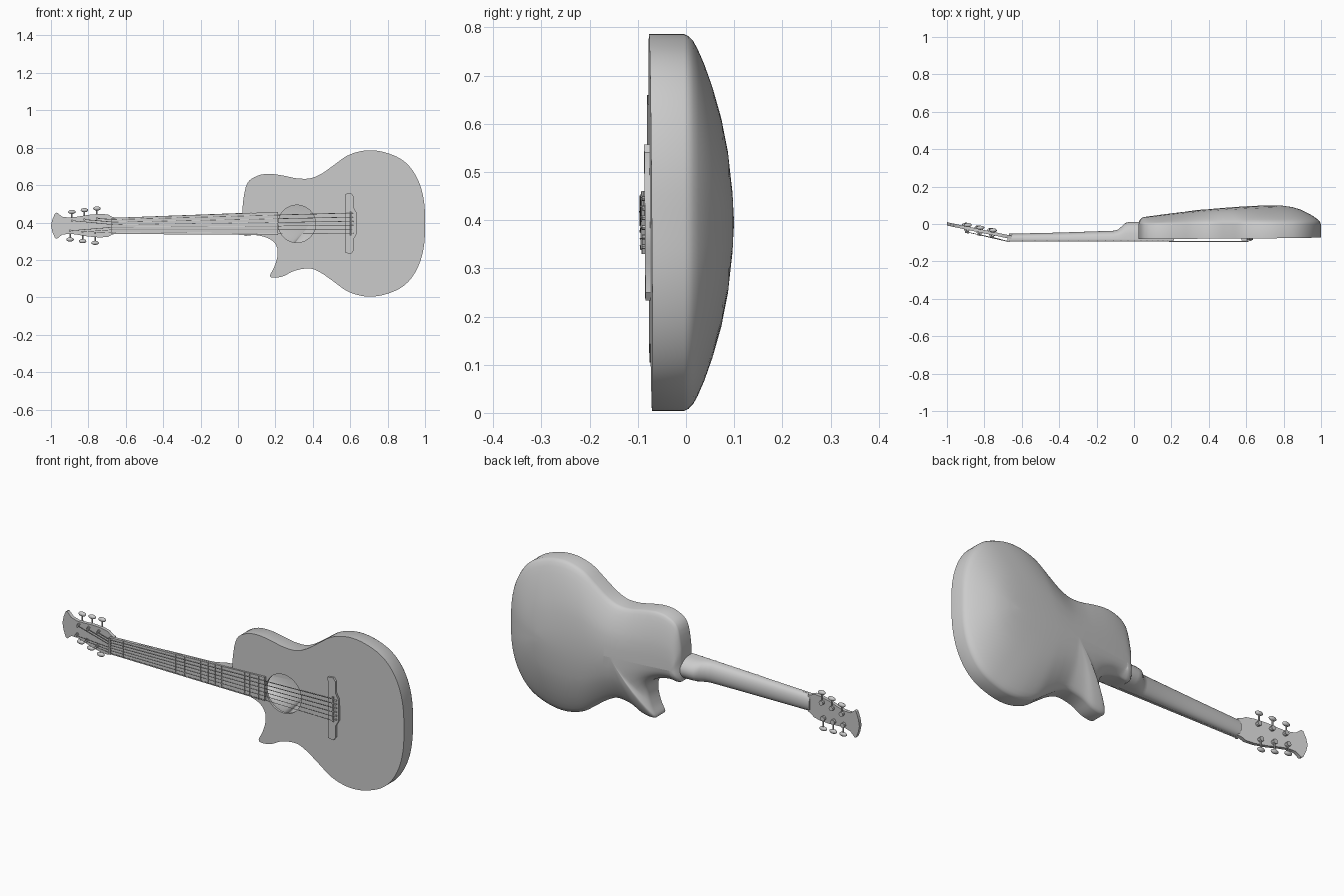
import bpy, bmesh, math
from mathutils import Vector

cube = bpy.data.objects.get("Cube")
if cube:
    bpy.data.objects.remove(cube)

grey = bpy.data.materials.new("plain_grey")
grey.use_nodes = True
grey.diffuse_color = (0.6, 0.6, 0.6, 1)
grey.node_tree.nodes["Principled BSDF"].inputs["Base Color"].default_value = (0.6, 0.6, 0.6, 1)

MID = 0.395          # height of the body's long axis
NUT, SADDLE = -0.668, 0.605


def neck_z(x):
    return 0.393 + 0.0165 * min(x, 0.1)


def half_width(x):
    return 0.057 + 0.021 * x


def board_y(x, z):
    return -0.08 + 0.009 * x - 0.008 * (z - MID)


def head_y(x):
    return -0.078 + 0.21 * (NUT - x)


def finish(bm, name, angle=35):
    bmesh.ops.remove_doubles(bm, verts=bm.verts, dist=1e-5)
    bmesh.ops.recalc_face_normals(bm, faces=bm.faces)
    me = bpy.data.meshes.new(name)
    bm.to_mesh(me)
    bm.free()
    me.materials.append(grey)
    ob = bpy.data.objects.new(name, me)
    bpy.context.collection.objects.link(ob)
    bpy.ops.object.select_all(action='DESELECT')
    ob.select_set(True)
    bpy.context.view_layer.objects.active = ob
    bpy.ops.object.shade_smooth_by_angle(angle=math.radians(angle))
    return ob


def bridge(bm, a, b):
    for i in range(len(a)):
        j = (i + 1) % len(a)
        bm.faces.new((a[i], a[j], b[j], b[i]))


def loft(name, rings):
    bm = bmesh.new()
    loops = [[bm.verts.new(p) for p in r] for r in rings]
    for a, b in zip(loops, loops[1:]):
        bridge(bm, a, b)
    bm.faces.new(loops[0])
    bm.faces.new(loops[-1])
    return finish(bm, name)


def plate(name, pts, front, depth):
    """Slab from an (x, z) outline; front(x, z) gives the y of its face."""
    return loft(name, [[(x, front(x, z) + d, z) for x, z in pts] for d in (0, depth)])


def rod(name, a, b, r, sides=8):
    a, b = Vector(a), Vector(b)
    turn = (b - a).to_track_quat('Z', 'Y')
    ring = [turn @ Vector((r * math.cos(k * math.tau / sides), r * math.sin(k * math.tau / sides), 0))
            for k in range(sides)]
    return loft(name, [[p + v for v in ring] for p in (a, b)])


def smooth_loop(pts, steps=4, closed=True):
    """Catmull-Rom resampling of an outline."""
    n, out = len(pts), []
    for i in range(n):
        p0, p1, p2, p3 = (Vector(pts[(i + k) % n]) for k in (-1, 0, 1, 2))
        for s in range(steps):
            t = s / steps
            out.append(0.5 * (2 * p1 + (p2 - p0) * t + (2 * p0 - 5 * p1 + 4 * p2 - p3) * t * t
                              + (3 * p1 - p0 - 3 * p2 + p3) * t ** 3))
    return out


# Body outline: upper bout, mirrored lower bout, cutaway horn
upper = [(.025, .335), (.025, .42), (.027, .51), (.05, .61), (.105, .65), (.17, .66), (.245, .65), (.315, .636)]
bout = [(.385, .636), (.445, .66), (.51, .705), (.58, .755), (.65, .78), (.715, .786), (.785, .775),
        (.865, .743), (.925, .69), (.97, .61), (.995, .51)]
horn = [(.305, .143), (.24, .112), (.187, .105), (.172, .118), (.193, .16), (.21, .214), (.21, .262),
        (.187, .3), (.145, .322), (.09, .333)]
lower = [(x, 2 * MID - z) for x, z in reversed(bout)]
outline = smooth_loop(upper + bout + [(1, MID)] + lower + horn)


def spine_point(x, z):
    """Where the bowl section through an outline point meets the ridge of the back."""
    if x > .385:
        s = .385 + (x - .385) * .593
    elif z < .335:
        s = .06 + .325 * min(1, (.335 - z) / .14)
    else:
        s = .06 + max(0, x - .025) * .9
    return Vector((s, .1 - .062 * ((.75 - min(s, .75)) / .69) ** 1.6, MID))


# Body: rounded bowl back, flat top with a sound hole
bm = bmesh.new()
rim = [bm.verts.new((x, board_y(x, z), z)) for x, z in outline]
prev = rim
for t, rise in ((0, 0), (.012, .1), (.035, .19), (.08, .29), (.16, .43), (.28, .6), (.44, .78),
                (.6, .9), (.8, .975), (1, 1)):
    ring = []
    for x, z in outline:
        s = spine_point(x, z)
        ring.append(bm.verts.new((x + (s.x - x) * t, -.004 + (s.y + .004) * rise, z + (s.z - z) * t)))
    bridge(bm, prev, ring)
    prev = ring
circle = [(.315 + .1 * math.cos(k * math.tau / 48), .393 + .1 * math.sin(k * math.tau / 48)) for k in range(48)]
hole = [bm.verts.new((x, board_y(x, z), z)) for x, z in circle]
inner = [bm.verts.new((x, board_y(x, z) + .012, z)) for x, z in circle]
edges = []
for loop in (rim, hole):
    for i, v in enumerate(loop):
        pair = (v, loop[(i + 1) % len(loop)])
        edges.append(bm.edges.get(pair) or bm.edges.new(pair))
bmesh.ops.triangle_fill(bm, use_beauty=True, edges=edges, normal=(0, -1, 0))
bridge(bm, hole, inner)
finish(bm, "body")

# Neck with rounded back, swelling into the heel
rings = []
for x, back in ((NUT, -.052), (-.4, -.046), (-.11, -.036), (-.085, -.03), (-.065, -.012), (-.045, .006),
                (-.02, .011), (.05, .012)):
    ring = []
    for k in range(13):
        a = math.pi * k / 12
        ring.append((x, -.08 + (back + .08) * math.sin(a) ** .8,
                     neck_z(x) + half_width(x) * math.cos(a)))
    rings.append(ring)
loft("neck", rings)

# Fretboard, nut and frets
FB = -.089


def strip(name, x0, x1, y0, depth):
    pts = [(x, neck_z(x) + s * half_width(x)) for x, s in ((x0, -1), (x0, 1), (x1, 1), (x1, -1))]
    return plate(name, pts, lambda x, z: y0, depth)


strip("fretboard", NUT, .215, FB, .012)
strip("nut", NUT - .008, NUT + .002, FB - .005, .018)
for n in range(1, 21):
    x = NUT + (SADDLE - NUT) * (1 - 2 ** (-n / 12))
    strip("fret_%d" % n, x - .002, x + .002, FB - .002, .003)

# Headstock, tilted back, with a flared tip
half = [(-.655, .043), (-.675, .048), (-.695, .06), (-.74, .063), (-.8, .058), (-.86, .048), (-.9, .043),
        (-.94, .048), (-.968, .07), (-.978, .066), (-.992, .035)]
head = [(x, .383 + w) for x, w in half] + [(-1, .383)] + [(x, .383 - w) for x, w in reversed(half)]
plate("headstock", head, lambda x, z: head_y(x), .018)

# Tuners: post, gear housing, shaft and knob
posts = []
for side in (-1, 1):
    for k in range(3):
        x = -.888 + .067 * k - (.01 if side < 0 else 0)
        y, z = head_y(x), .383 + side * (.027 + .006 * k)
        tag = "%s_%d" % ("upper" if side > 0 else "lower", k + 1)
        rod("tuner_post_" + tag, (x, y - .018, z), (x, y + .02, z), .006, 10)
        rod("tuner_washer_" + tag, (x, y - .004, z), (x, y + .002, z), .011, 12)
        rod("tuner_housing_" + tag, (x, y + .016, z), (x, y + .034, z), .012, 10)
        knob_z = .383 + side * (.074 + .009 * k)
        rod("tuner_shaft_" + tag, (x, y + .026, z), (x, y + .026, knob_z), .004)
        bm = bmesh.new()
        bmesh.ops.create_uvsphere(bm, u_segments=14, v_segments=8, radius=1)
        bmesh.ops.scale(bm, vec=(.021, .011, .011), verts=bm.verts)
        bmesh.ops.translate(bm, vec=(x, y + .026, knob_z), verts=bm.verts)
        finish(bm, "tuner_knob_" + tag, 60)
        posts.append((side, k, Vector((x, y - .012, z))))

# Bridge, saddle and pins
arm = [(.575, 0), (.575, .158), (.605, .162), (.618, .145), (.618, .085), (.635, .055), (.635, 0)]
bridge_pts = [(x, MID + w) for x, w in arm] + [(x, MID - w) for x, w in reversed(arm[1:-1])]
plate("bridge", bridge_pts, lambda x, z: board_y(x, z) - .011, .013)
rod("saddle", (SADDLE, -.087, MID - .065), (SADDLE, -.088, MID + .065), .005)

# Strings: along the neck, then fanned to the posts
low = [p for s, k, p in posts if s < 0]
high = [p for s, k, p in posts if s > 0]
ends = low[::-1] + high
ends = [low[2], low[1], low[0], high[0], high[1], high[2]]
for i, post in enumerate(ends):
    f = (i - 2.5) / 2.5
    r = .0011 + .0002 * i
    at_nut = Vector((NUT, FB - .006, neck_z(NUT) + f * .034))
    at_saddle = Vector((SADDLE, -.094, MID + f * .056))
    pin = Vector((.622, -.087, MID + f * .05))
    rod("string_%d" % (i + 1), at_nut, at_saddle, r, 6)
    rod("string_tail_%d" % (i + 1), at_saddle, pin, r, 6)
    rod("string_head_%d" % (i + 1), at_nut, post, r, 6)
    rod("bridge_pin_%d" % (i + 1), pin + Vector((0, -.004, 0)), pin + Vector((0, .01, 0)), .005)
